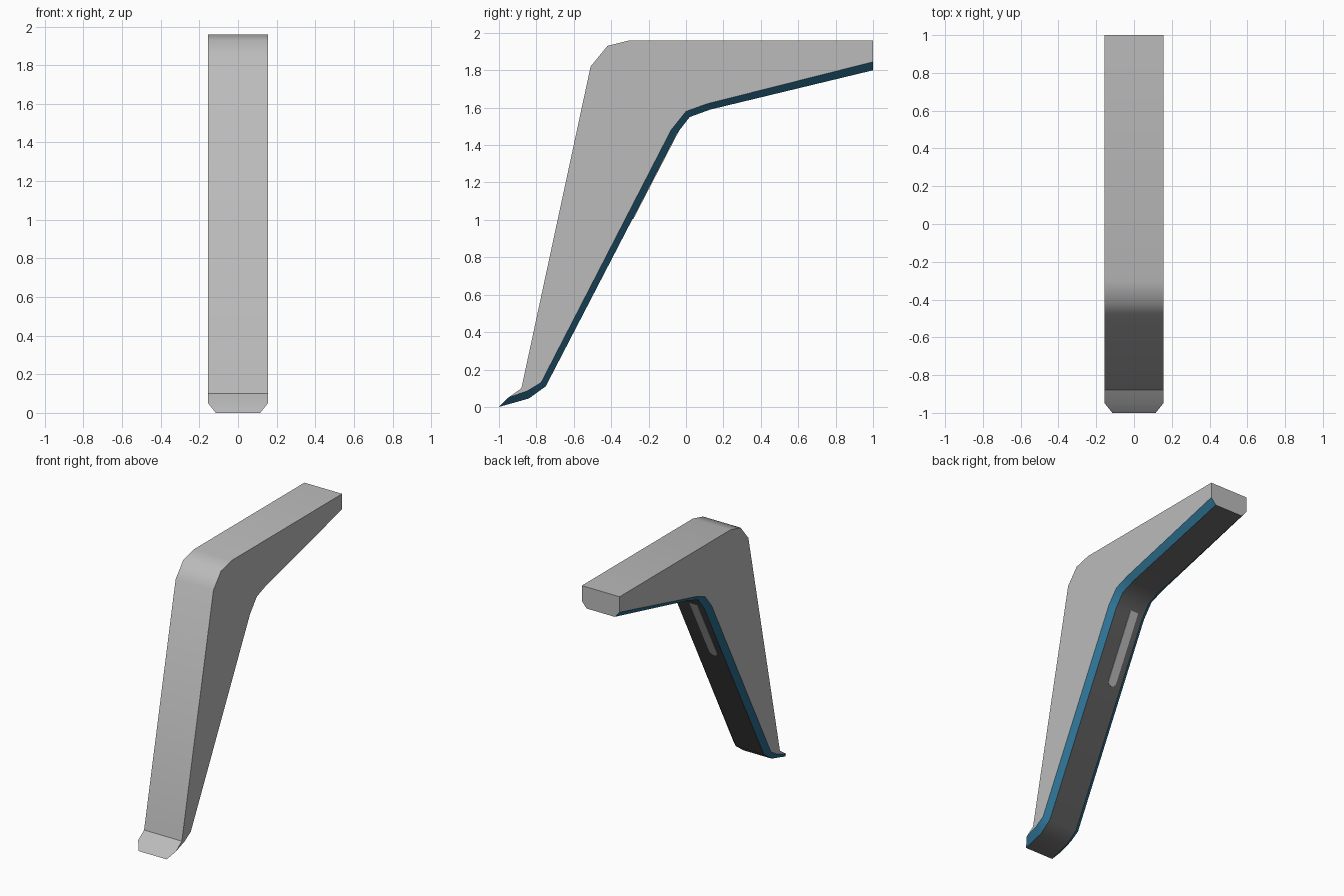
import bpy, bmesh, math
from mathutils import Vector

if "Cube" in bpy.data.objects:
    bpy.data.objects.remove(bpy.data.objects["Cube"])

W, C = 0.155, 0.115   # half width of the leg, half width of the underside


def material(name, rgb):
    m = bpy.data.materials.new(name)
    m.diffuse_color = (*rgb, 1)
    m.use_nodes = True
    m.node_tree.nodes["Principled BSDF"].inputs["Base Color"].default_value = m.diffuse_color
    return m


body = material("light grey", (0.50, 0.50, 0.50))
dark = material("dark grey", (0.13, 0.13, 0.13))
blue = material("steel blue", (0.03, 0.19, 0.33))

# profiles in (y, z), toe to rear tip
top = [(-0.95, 0.05), (-0.88, 0.10), (-0.51, 1.82), (-0.42, 1.93), (-0.30, 1.96), (1, 1.96)]
rim = [(-0.95, 0.05), (-0.85, 0.085), (-0.775, 0.13), (-0.08, 1.48), (0, 1.58), (0.11, 1.62), (1, 1.845)]
under = [(-1, 0), (-0.84, 0.045), (-0.75, 0.11), (-0.05, 1.46), (0.02, 1.55), (0.13, 1.59), (1, 1.80)]


def finish(name, bm, mats, angle):
    bmesh.ops.recalc_face_normals(bm, faces=bm.faces)
    me = bpy.data.meshes.new(name)
    bm.to_mesh(me)
    bm.free()
    for m in mats:
        me.materials.append(m)
    ob = bpy.data.objects.new(name, me)
    bpy.context.collection.objects.link(ob)
    bpy.ops.object.select_all(action='DESELECT')
    bpy.context.view_layer.objects.active = ob
    ob.select_set(True)
    bpy.ops.object.shade_smooth_by_angle(angle=math.radians(angle))


# furniture leg: body, chamfered rim and underside
bm = bmesh.new()


def row(points, x):
    return [bm.verts.new((x, y, z)) for y, z in points]


def strip(a, b, mat):
    for i in range(len(a) - 1):
        bm.faces.new((a[i], a[i + 1], b[i + 1], b[i])).material_index = mat


sides = []
for s in (-1, 1):
    r = row(rim, s * W)
    t = [r[0]] + row(top[1:], s * W)
    u = row(under, s * C)
    bm.faces.new(t + r[:0:-1])          # flat side
    strip(r, u, 1)                      # blue chamfer
    sides.append((t, r, u))
(tl, rl, ul), (tr, rr, ur) = sides
strip(tl, tr, 0)
strip(ul, ur, 2)
bm.faces.new((tl[0], tr[0], ur[0], ul[0]))                        # toe
bm.faces.new((tl[-1], tr[-1], rr[-1], ur[-1], ul[-1], rl[-1]))    # rear end
finish("furniture_leg", bm, (body, blue, dark), 40)

# rounded slot plate on the sloping underside
bm = bmesh.new()
a, b = Vector((0, -0.05, 1.46)), Vector((0, -0.75, 0.11))
d = (b - a).normalized()
n = Vector((0, -d.z, d.y))
mid = a + d * 0.23 + Vector((-0.035, 0, 0))
r, half = 0.033, 0.25
ring = []
for k in range(14):
    ang = math.pi * (k if k < 7 else k - 1) / 6
    off = half if k < 7 else -half
    ring.append(mid + Vector((1, 0, 0)) * r * math.cos(ang) + d * (r * math.sin(ang) + off))
outer = [bm.verts.new(p + n * 0.004) for p in ring]
inner = [bm.verts.new(p - n * 0.002) for p in ring]
bm.faces.new(outer)
bm.faces.new(inner[::-1])
for i in range(14):
    j = (i + 1) % 14
    bm.faces.new((outer[i], inner[i], inner[j], outer[j]))
finish("slot_plate", bm, (body,), 30)
